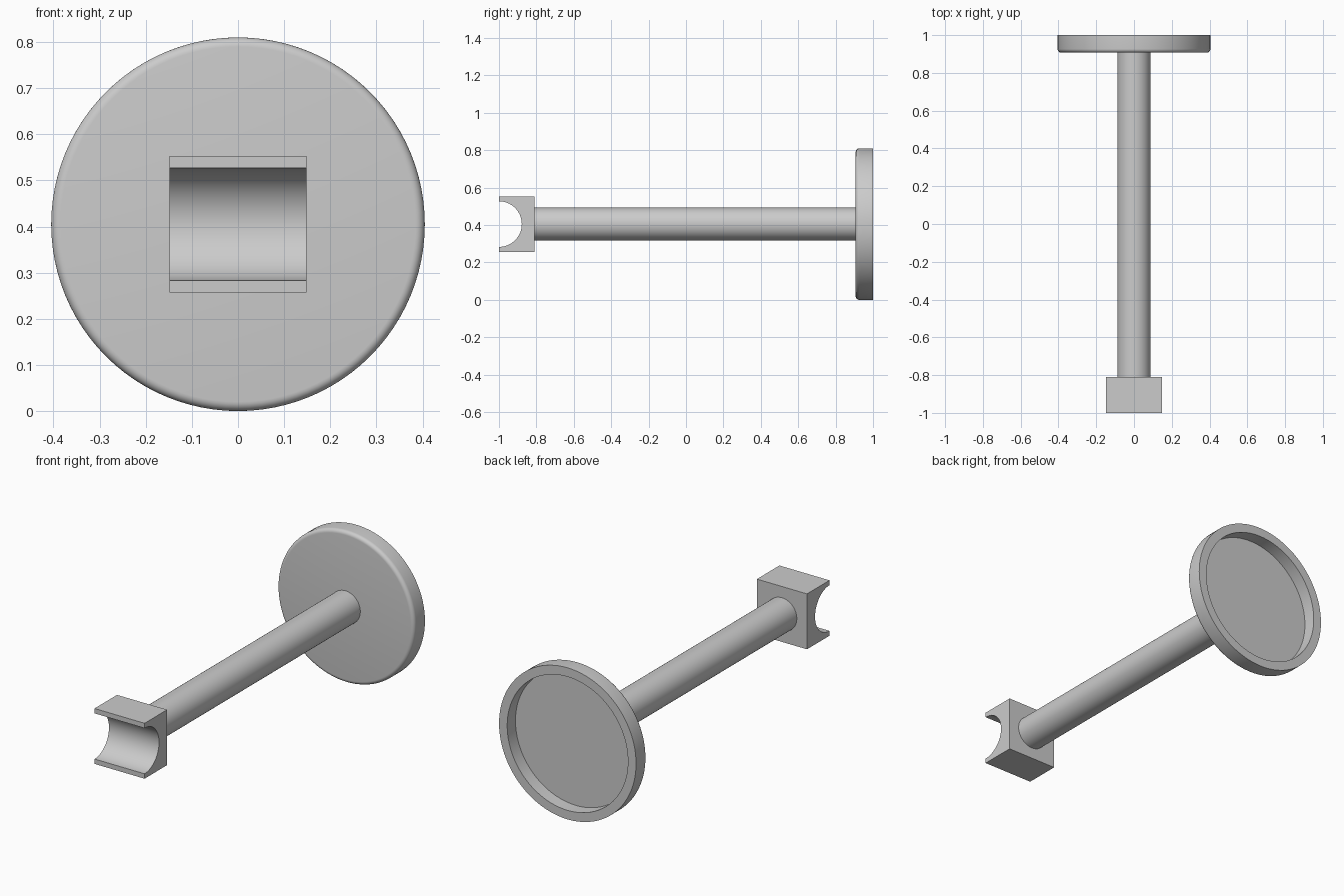
import bpy, bmesh
from math import sin, cos, pi, radians

cube = bpy.data.objects.get("Cube")
if cube:
    bpy.data.objects.remove(cube, do_unlink=True)

grey = bpy.data.materials.new("light_grey")
grey.use_nodes = True
grey.diffuse_color = (0.6, 0.6, 0.6, 1)
grey.node_tree.nodes["Principled BSDF"].inputs["Base Color"].default_value = (0.6, 0.6, 0.6, 1)

AXIS_Z = 0.405


def finish(name, bm):
    """Turn a bmesh into a shaded object centred on the shared axis."""
    bmesh.ops.recalc_face_normals(bm, faces=bm.faces)
    mesh = bpy.data.meshes.new(name)
    bm.to_mesh(mesh)
    bm.free()
    mesh.materials.append(grey)
    obj = bpy.data.objects.new(name, mesh)
    obj.location.z = AXIS_Z
    bpy.context.collection.objects.link(obj)
    bpy.ops.object.select_all(action='DESELECT')
    obj.select_set(True)
    bpy.context.view_layer.objects.active = obj
    bpy.ops.object.shade_smooth_by_angle(angle=radians(30))
    return obj


def lathe(name, profile, sides):
    """Spin (radius, y) points around the y axis and cap both ends."""
    bm = bmesh.new()
    rings = []
    for r, y in profile:
        angles = [2 * pi * i / sides for i in range(sides)]
        rings.append([bm.verts.new((r * cos(a), y, r * sin(a))) for a in angles])
    for low, high in zip(rings, rings[1:]):
        for i in range(sides):
            j = (i + 1) % sides
            bm.faces.new((low[i], low[j], high[j], high[i]))
    bm.faces.new(rings[0])
    bm.faces.new(rings[-1])
    return finish(name, bm)


def extrude_x(name, profile, half_width):
    """Extrude a closed (y, z) outline symmetrically along x."""
    bm = bmesh.new()
    face = bm.faces.new([bm.verts.new((-half_width, y, z)) for y, z in profile])
    out = bmesh.ops.extrude_face_region(bm, geom=[face], use_keep_orig=True)
    moved = [v for v in out["geom"] if isinstance(v, bmesh.types.BMVert)]
    bmesh.ops.translate(bm, verts=moved, vec=(2 * half_width, 0, 0))
    return finish(name, bm)


# Round base plate: rounded front edge, recessed back
R, FRONT, BACK, FILLET = 0.405, 0.907, 1.0, 0.02
plate = [(R - FILLET + FILLET * sin(a), FRONT + FILLET - FILLET * cos(a))
         for a in [pi / 2 * i / 6 for i in range(7)]]
plate += [(R, BACK), (0.357, BACK), (0.357, 0.93)]
lathe("base_plate", plate, 96)

# Straight rod between the plate and the cradle
lathe("rod", [(0.088, -0.815), (0.088, 0.915)], 64)

# Square cradle block with a half-round channel open to the front
H, CHANNEL = 0.148, 0.122
arc = [pi / 2 - pi * i / 32 for i in range(33)]
outline = [(-0.81, -H), (-0.81, H), (-1, H)]
outline += [(-1 + CHANNEL * cos(a), CHANNEL * sin(a)) for a in arc]
outline += [(-1, -H)]
extrude_x("cradle_block", outline, H)
